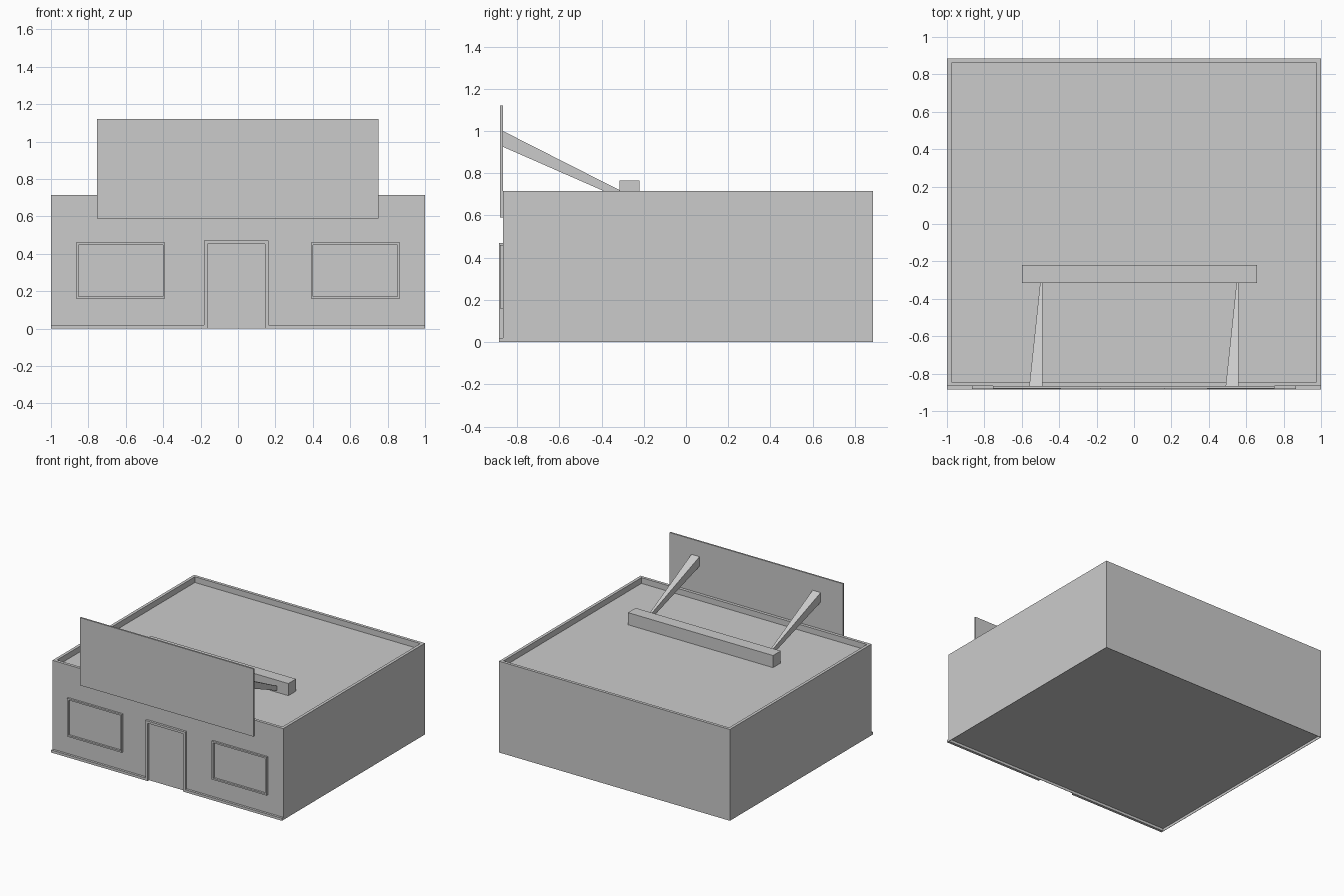
import bpy, bmesh

if "Cube" in bpy.data.objects:
    bpy.data.objects.remove(bpy.data.objects["Cube"])


def mesh_object(name, bm):
    bmesh.ops.recalc_face_normals(bm, faces=bm.faces)
    me = bpy.data.meshes.new(name)
    bm.to_mesh(me)
    bm.free()
    ob = bpy.data.objects.new(name, me)
    bpy.context.collection.objects.link(ob)
    return ob


def add_hexa(bm, front, back):
    """Closed block between two rectangles given as (x0, x1, y, z0, z1)."""
    rings = []
    for x0, x1, y, z0, z1 in (front, back):
        rings.append([bm.verts.new(p) for p in
                      ((x0, y, z0), (x1, y, z0), (x1, y, z1), (x0, y, z1))])
    a, b = rings
    bm.faces.new(a)
    bm.faces.new(b[::-1])
    for i in range(4):
        j = (i + 1) % 4
        bm.faces.new((a[i], b[i], b[j], a[j]))


def box(name, x0, x1, y0, y1, z0, z1):
    bm = bmesh.new()
    add_hexa(bm, (x0, x1, y0, z0, z1), (x0, x1, y1, z0, z1))
    return mesh_object(name, bm)


def front_trim(name, outline, inner, y0, y1, closed):
    """Flat trim strip between two matching x-z outlines, given depth in y."""
    bm = bmesh.new()
    o = [bm.verts.new((x, y0, z)) for x, z in outline]
    n = [bm.verts.new((x, y0, z)) for x, z in inner]
    count = len(o)
    for i in range(count if closed else count - 1):
        j = (i + 1) % count
        bm.faces.new((o[i], o[j], n[j], n[i]))
    ext = bmesh.ops.extrude_face_region(bm, geom=bm.faces[:], use_keep_orig=True)
    moved = [v for v in ext["geom"] if isinstance(v, bmesh.types.BMVert)]
    bmesh.ops.translate(bm, verts=moved, vec=(0, y1 - y0, 0))
    return mesh_object(name, bm)


WALL, TRIM = -0.867, -0.885

# building shell: parapet around the sunken roof, thin lip under the floor
bm = bmesh.new()
add_hexa(bm, (-1, 1, WALL, 0, 0.715), (-1, 1, 0.885, 0, 0.715))
bmesh.ops.recalc_face_normals(bm, faces=bm.faces)
bm.normal_update()
top = max(bm.faces, key=lambda f: f.calc_center_median().z)
bottom = min(bm.faces, key=lambda f: f.calc_center_median().z)
for face, inset, dz in ((top, 0.033, -0.045), (bottom, 0.004, 0.02)):
    bmesh.ops.inset_region(bm, faces=[face], thickness=inset)
    ext = bmesh.ops.extrude_discrete_faces(bm, faces=[face])
    bmesh.ops.translate(bm, verts=ext["faces"][0].verts, vec=(0, 0, dz))
mesh_object("building_shell", bm)

# skirting on each side of the door
box("skirting_left", -1, -0.183, TRIM, WALL, 0, 0.02)
box("skirting_right", 0.163, 1, TRIM, WALL, 0, 0.02)

# door surround
front_trim("door_frame",
           [(-0.183, 0), (-0.183, 0.47), (0.163, 0.47), (0.163, 0)],
           [(-0.163, 0), (-0.163, 0.452), (0.145, 0.452), (0.145, 0)],
           TRIM, WALL, False)

# window frames
for side, x0, x1 in (("left", -0.865, -0.39), ("right", 0.39, 0.865)):
    z0, z1, t = 0.16, 0.46, 0.012
    front_trim("window_frame_" + side,
               [(x0, z0), (x1, z0), (x1, z1), (x0, z1)],
               [(x0 + t, z0 + t), (x1 - t, z0 + t), (x1 - t, z1 - t), (x0 + t, z1 - t)],
               -0.882, WALL, True)

# blank sign board
box("sign_board", -0.753, 0.75, -0.88, WALL, 0.59, 1.12)

# roof beam and tapered braces holding the board
box("roof_beam", -0.60, 0.657, -0.315, -0.22, 0.67, 0.765)
for side, x in (("left", -0.49), ("right", 0.56)):
    bm = bmesh.new()
    add_hexa(bm, (x - 0.07, x, WALL, 0.925, 1.0),
             (x - 0.012, x, -0.315, 0.683, 0.72))
    mesh_object("sign_brace_" + side, bm)
